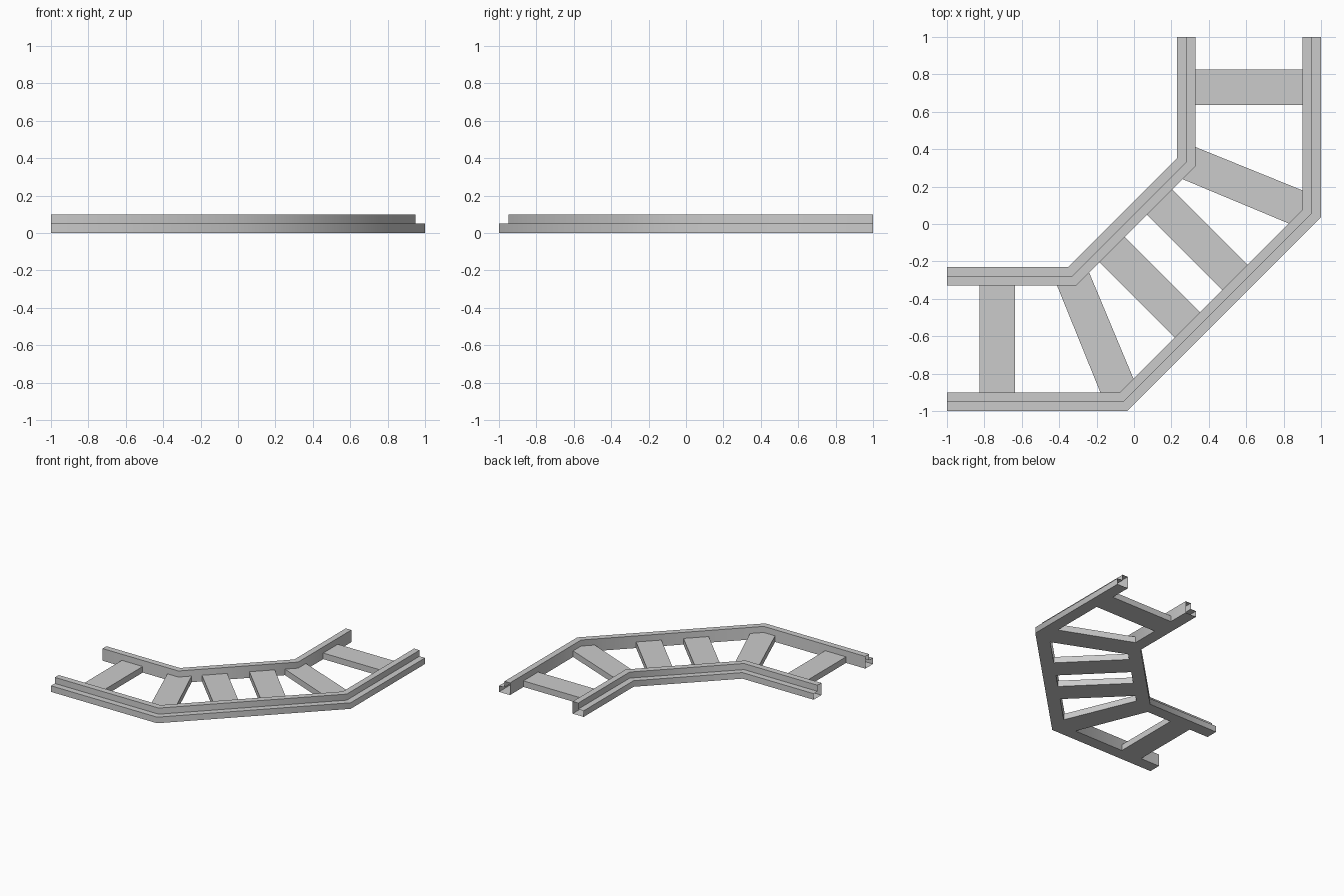
import bpy
import bmesh
import math

if "Cube" in bpy.data.objects:
    bpy.data.objects.remove(bpy.data.objects["Cube"], do_unlink=True)

STEP = 0.05                                  # height and width of one rail step
MITER = math.tan(math.radians(22.5))

grey = bpy.data.materials.new("light_grey")
grey.use_nodes = True
colour = (0.6, 0.6, 0.6, 1)
grey.diffuse_color = colour
grey.node_tree.nodes["Principled BSDF"].inputs["Base Color"].default_value = colour


def mirror(p):
    """Reflect a plan point across the diagonal symmetry line."""
    return (-p[1], -p[0])


def finish(name, bm):
    bmesh.ops.recalc_face_normals(bm, faces=bm.faces)
    mesh = bpy.data.meshes.new(name)
    bm.to_mesh(mesh)
    bm.free()
    mesh.materials.append(grey)
    obj = bpy.data.objects.new(name, mesh)
    bpy.context.collection.objects.link(obj)
    return obj


def rail(name, edge_y, corner_x, side):
    """Stepped hollow profile swept along a path with two mitred bends."""
    profile = [(0, 0), (2, 0), (2, 2), (1, 2), (1, 1), (0, 1)]
    bm = bmesh.new()
    rows = []
    for across, up in profile:
        d = side * across * STEP
        half = [(-1, edge_y + d), (corner_x - d * MITER, edge_y + d)]
        path = half + [mirror(p) for p in reversed(half)]
        rows.append([bm.verts.new((x, y, up * STEP)) for x, y in path])
    for a, b in zip(rows, rows[1:] + rows[:1]):
        for i in range(len(a) - 1):
            bm.faces.new((a[i], a[i + 1], b[i + 1], b[i]))
    obj = finish(name, bm)
    # Bends are smooth, profile edges stay sharp
    bpy.ops.object.select_all(action='DESELECT')
    obj.select_set(True)
    bpy.context.view_layer.objects.active = obj
    bpy.ops.object.shade_smooth_by_angle(angle=math.radians(60))


def tie(name, outline):
    """Flat cross plank extruded from its plan outline."""
    bm = bmesh.new()
    face = bm.faces.new([bm.verts.new((x, y, 0)) for x, y in outline])
    top = bmesh.ops.extrude_face_region(bm, geom=[face], use_keep_orig=True)
    verts = [v for v in top["geom"] if isinstance(v, bmesh.types.BMVert)]
    bmesh.ops.translate(bm, verts=verts, vec=(0, 0, STEP))
    finish(name, bm)


# Rails, with the tall half towards the planks
rail("outer_rail", -1, -0.035, 1)
rail("inner_rail", -0.23, -0.352, -1)

# Planks, each repeated across the diagonal
ties = {
    "end_tie": [(-0.825, -0.33), (-0.635, -0.33), (-0.635, -0.9), (-0.825, -0.9)],
    "bend_tie": [(-0.411, -0.33), (-0.311, -0.33), (-0.24, -0.259),
                 (-0.003, -0.827), (-0.076, -0.9), (-0.18, -0.9)],
    "middle_tie": [(-0.185, -0.204), (-0.05, -0.069), (0.353, -0.471), (0.218, -0.606)],
}
for name, outline in ties.items():
    tie(name + "_front", outline)
    tie(name + "_back", [mirror(p) for p in outline])
